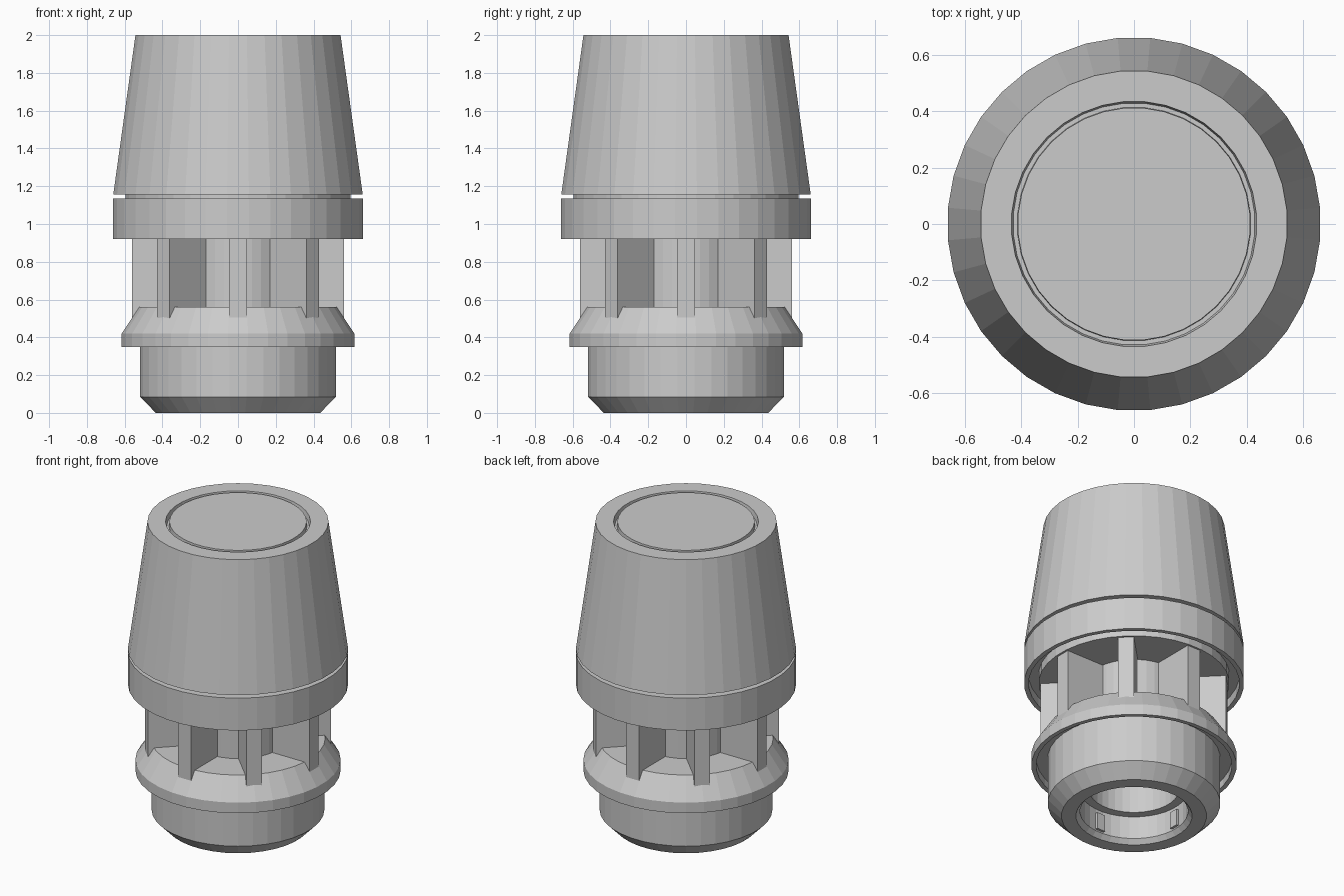
import bpy, bmesh, math
from mathutils import Matrix

if "Cube" in bpy.data.objects:
    bpy.data.objects.remove(bpy.data.objects["Cube"])

SIDES = 36


def finish(bm, name):
    bmesh.ops.remove_doubles(bm, verts=bm.verts, dist=1e-5)
    bmesh.ops.recalc_face_normals(bm, faces=bm.faces)
    mesh = bpy.data.meshes.new(name)
    bm.to_mesh(mesh)
    bm.free()
    obj = bpy.data.objects.new(name, mesh)
    bpy.context.collection.objects.link(obj)
    return obj


def lathe(name, profile):
    """Revolve an (r, z) profile that starts and ends on the z axis."""
    bm = bmesh.new()
    rings = []
    for r, z in profile:
        if r == 0:
            rings.append([bm.verts.new((0, 0, z))])
            continue
        rings.append([bm.verts.new((r * math.cos(a), r * math.sin(a), z))
                      for a in (2 * math.pi * (i + 0.5) / SIDES for i in range(SIDES))])
    for low, high in zip(rings, rings[1:]):
        if len(low) == 1 or len(high) == 1:
            bm.faces.new(low if len(high) == 1 else high)   # flat end disc
            continue
        for i in range(SIDES):
            j = (i + 1) % SIDES
            bm.faces.new((low[i], low[j], high[j], high[i]))
    for v in [v for v in bm.verts if not v.link_faces]:
        bm.verts.remove(v)
    return finish(bm, name)


def radial_bars(name, count, r0, r1, width, z0, z1):
    """Boxes reaching from r0 to r1, repeated around the z axis."""
    bm = bmesh.new()
    for i in range(count):
        m = (Matrix.Rotation(2 * math.pi * i / count, 4, 'Z')
             @ Matrix.Translation(((r0 + r1) / 2, 0, (z0 + z1) / 2))
             @ Matrix.Diagonal((r1 - r0, width, z1 - z0, 1)))
        bmesh.ops.create_cube(bm, size=1, matrix=m)
    return finish(bm, name)


# tapered cap with a ring groove around its top disc
lathe("tapered_cap", [
    (0, 1.155), (0.663, 1.155), (0.545, 2.0), (0.436, 2.0),
    (0.43, 1.965), (0.415, 1.965), (0.413, 2.0), (0, 2.0)])

# collar under the cap: narrow neck above, open groove underneath
lathe("collar", [
    (0, 0.92), (0.575, 0.92), (0.575, 0.98), (0.635, 0.98), (0.635, 0.92),
    (0.663, 0.92), (0.663, 1.135), (0.597, 1.135), (0.597, 1.157), (0, 1.157)])

# core between collar and flange
lathe("core", [(0, 0.54), (0.29, 0.54), (0.29, 0.94), (0, 0.94)])

# eight vanes around the core
radial_bars("vanes", 8, 0.26, 0.56, 0.095, 0.495, 0.935)

# base: stepped socket, chamfered plug, and flange with a groove underneath
lathe("base", [
    (0, 0.45), (0.27, 0.45), (0.27, 0.18), (0.325, 0.18), (0.325, 0.03),
    (0.35, 0.0), (0.437, 0.0), (0.52, 0.085), (0.52, 0.40), (0.59, 0.40),
    (0.59, 0.35), (0.618, 0.35), (0.618, 0.42), (0.525, 0.56), (0, 0.56)])

# small keys inside the socket
radial_bars("socket_keys", 4, 0.308, 0.335, 0.06, 0.04, 0.15)
